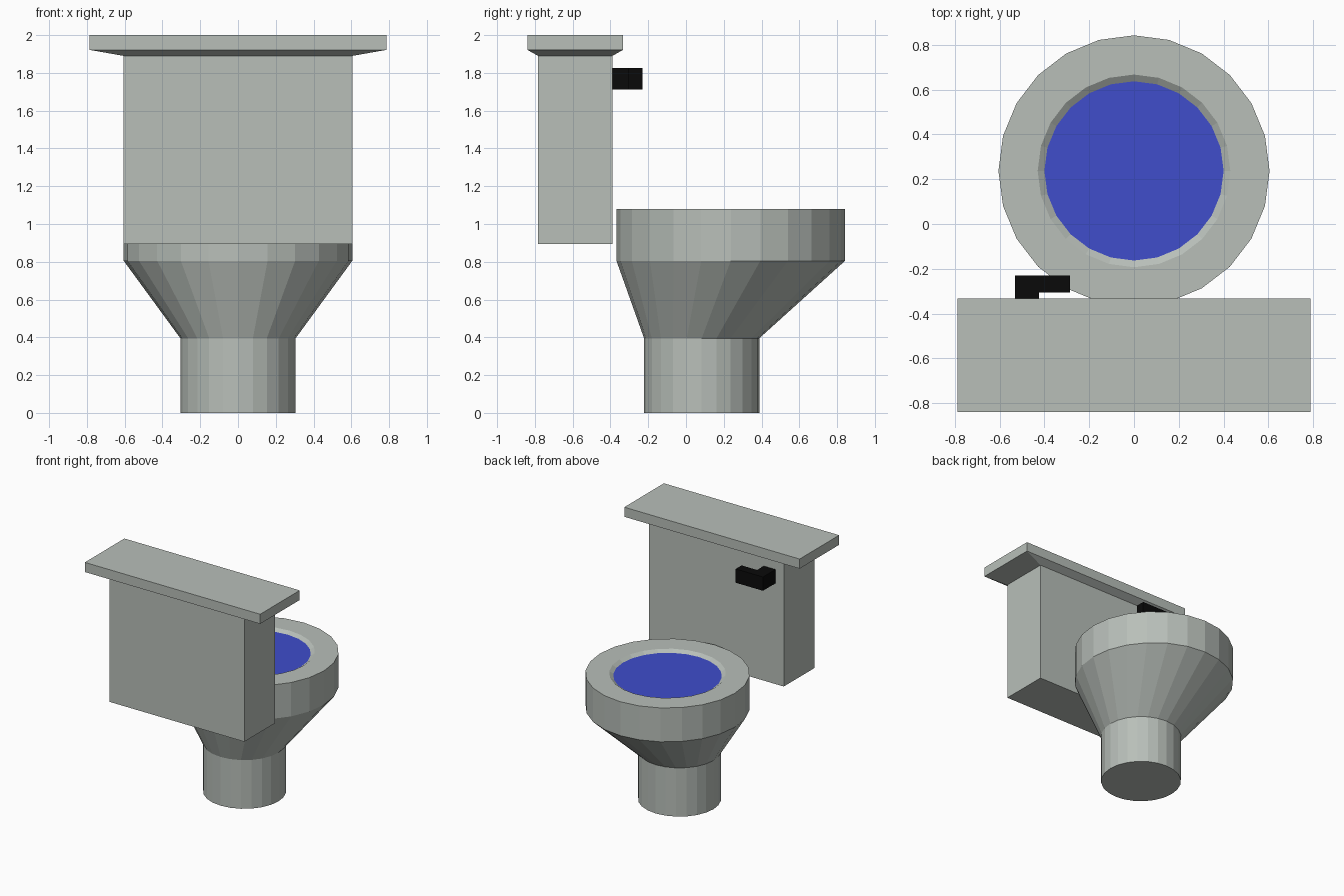
import bpy, bmesh
from math import cos, sin, pi

cube = bpy.data.objects.get("Cube")
if cube:
    bpy.data.objects.remove(cube)


def material(name, rgb):
    m = bpy.data.materials.new(name)
    m.use_nodes = True
    m.diffuse_color = (*rgb, 1)
    m.node_tree.nodes["Principled BSDF"].inputs["Base Color"].default_value = (*rgb, 1)
    return m


def loft(name, mat, rings, cap_start=True, cap_end=True):
    """Skin a list of equal-sized point loops with quads."""
    bm = bmesh.new()
    loops = [[bm.verts.new(p) for p in ring] for ring in rings]
    n = len(loops[0])
    for a, b in zip(loops, loops[1:]):
        for i in range(n):
            j = (i + 1) % n
            bm.faces.new((a[i], a[j], b[j], b[i]))
    if cap_start:
        bm.faces.new(loops[0][::-1])
    if cap_end:
        bm.faces.new(loops[-1])
    if cap_start and cap_end:
        bmesh.ops.recalc_face_normals(bm, faces=bm.faces)
    mesh = bpy.data.meshes.new(name)
    bm.to_mesh(mesh)
    bm.free()
    mesh.materials.append(mat)
    obj = bpy.data.objects.new(name, mesh)
    bpy.context.collection.objects.link(obj)
    return obj


def circle(r, y, z, n=24):
    return [(r * cos(2 * pi * i / n), y + r * sin(2 * pi * i / n), z) for i in range(n)]


def rectangle(half_x, y0, y1, z):
    return [(-half_x, y0, z), (half_x, y0, z), (half_x, y1, z), (-half_x, y1, z)]


ceramic = material("grey ceramic", (0.48, 0.52, 0.485))
blue = material("blue water", (0.05, 0.075, 0.6))
black = material("black handle", (0.003, 0.003, 0.003))

# Pedestal, flared bowl and rim with a shallow opening
BOWL_Y, STEM_Y, WATER_Z = 0.237, 0.083, 1.06
loft("bowl", ceramic, [
    circle(0.305, STEM_Y, 0), circle(0.305, STEM_Y, 0.395),
    circle(0.605, BOWL_Y, 0.805), circle(0.605, BOWL_Y, 1.08),
    circle(0.43, BOWL_Y, 1.08), circle(0.40, BOWL_Y, WATER_Z)], cap_end=False)

# Water surface closing the opening
loft("water", blue, [circle(0.40, BOWL_Y, WATER_Z)], cap_start=False)

# Tank and its lid with a flared underside
loft("tank", ceramic, [rectangle(0.605, -0.783, -0.39, z) for z in (0.895, 1.89)])
loft("tank_lid", ceramic, [
    rectangle(0.605, -0.783, -0.39, 1.89),
    rectangle(0.787, -0.84, -0.333, 1.922),
    rectangle(0.787, -0.84, -0.333, 2.0)])

# L-shaped flush handle
handle_outline = [(-0.53, -0.39), (-0.425, -0.39), (-0.425, -0.305),
                  (-0.285, -0.305), (-0.285, -0.23), (-0.53, -0.23)]
loft("flush_handle", black, [[(x, y, z) for x, y in handle_outline] for z in (1.713, 1.825)])
